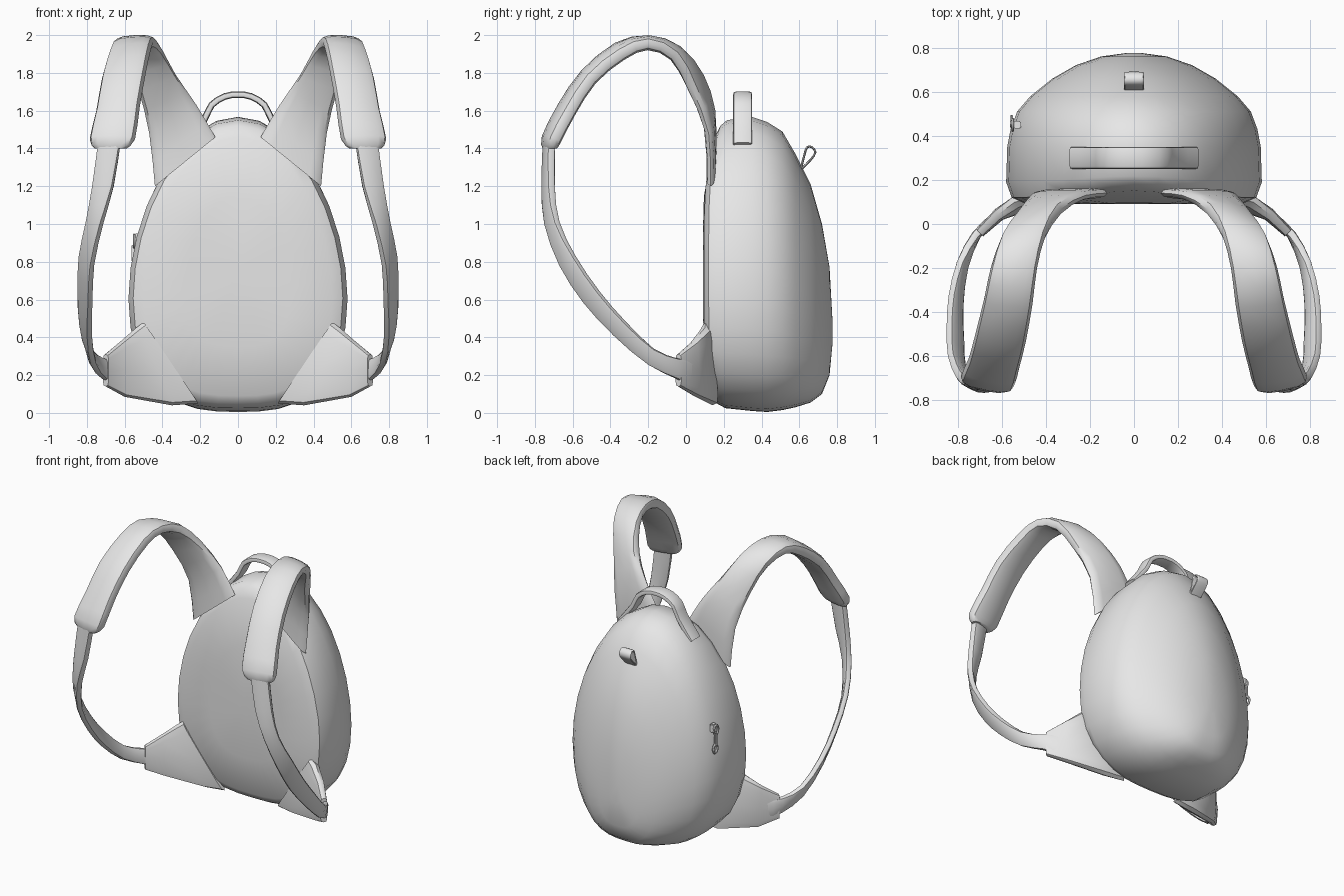
import bpy, bmesh, math
from mathutils import Vector

cube = bpy.data.objects.get("Cube")
if cube:
    bpy.data.objects.remove(cube, do_unlink=True)

grey = bpy.data.materials.new("light_grey_fabric")
grey.use_nodes = True
colour = (0.8, 0.8, 0.8, 1)
grey.diffuse_color = colour
grey.node_tree.nodes["Principled BSDF"].inputs["Base Color"].default_value = colour


def finish(name, bm, mirror=False, angle=40):
    """Turn a bmesh into a smooth shaded object, optionally mirrored in x."""
    bmesh.ops.recalc_face_normals(bm, faces=bm.faces)
    mesh = bpy.data.meshes.new(name)
    bm.to_mesh(mesh)
    bm.free()
    mesh.materials.append(grey)
    obj = bpy.data.objects.new(name, mesh)
    bpy.context.collection.objects.link(obj)
    bpy.ops.object.select_all(action='DESELECT')
    obj.select_set(True)
    bpy.context.view_layer.objects.active = obj
    bpy.ops.object.shade_smooth_by_angle(angle=math.radians(angle))
    if mirror:
        mod = obj.modifiers.new("mirror", 'MIRROR')
        mod.use_mirror_merge = False
    return obj


def bridge(bm, rings, closed=False):
    """Skin a list of vertex rings with quads and cap open ends."""
    n = len(rings[0])
    pairs = list(zip(rings, rings[1:]))
    if closed:
        pairs.append((rings[-1], rings[0]))
    for a, b in pairs:
        for i in range(n):
            j = (i + 1) % n
            bm.faces.new((a[i], a[j], b[j], b[i]))
    if not closed:
        bm.faces.new(rings[0])
        bm.faces.new(rings[-1])


def catmull(rows, steps):
    """Interpolate rows of numbers smoothly."""
    out = []
    last = len(rows) - 1
    for i in range(last):
        quad = [rows[max(0, min(last, i + k))] for k in (-1, 0, 1, 2)]
        for s in range(steps):
            t = s / steps
            out.append([0.5 * (2 * b + (c - a) * t + (2 * a - 5 * b + 4 * c - d) * t * t
                               + (3 * b - a - 3 * c + d) * t ** 3)
                        for a, b, c, d in zip(*quad)])
    out.append(list(rows[-1]))
    return out


def band(name, rows, steps=2, power=0.5, mirror=False, closed=False):
    """Loft a rounded strap; each row is one edge point, the other edge point, thickness."""
    rows = catmull(rows, steps)
    mids = [(Vector(r[:3]) + Vector(r[3:6])) / 2 for r in rows]
    bm = bmesh.new()
    rings = []
    n, last = 12, len(rows) - 1
    for i, r in enumerate(rows):
        before = mids[i - 1] if closed else mids[max(i - 1, 0)]
        after = mids[(i + 1) % len(rows)] if closed else mids[min(i + 1, last)]
        half = (Vector(r[3:6]) - Vector(r[:3])) / 2
        normal = half.cross(after - before).normalized() * r[6] / 2
        ring = []
        for k in range(n):
            c, s = (f(math.tau * k / n) for f in (math.cos, math.sin))
            c, s = (math.copysign(abs(v) ** power, v) for v in (c, s))
            ring.append(bm.verts.new(mids[i] + half * c + normal * s))
        rings.append(ring)
    bridge(bm, rings, closed)
    return finish(name, bm, mirror, 45)


# Pack body: egg shaped rings from the flat front panel to the domed rear
# each station is depth, half width, bottom, top, share of the front bend
stations = [
    (.09, .04, .65, .80, 1), (.09, .28, .35, 1.15, 1), (.095, .50, .09, 1.46, 1),
    (.12, .555, .05, 1.52, .8), (.19, .58, .025, 1.55, .3), (.35, .575, .01, 1.567, 0),
    (.43, .56, .005, 1.54, 0), (.51, .53, .015, 1.49, 0), (.58, .47, .03, 1.37, 0),
    (.66, .37, .055, 1.21, 0), (.72, .265, .10, 1.0, 0), (.76, .15, .2, .77, 0),
    (.775, .04, .36, .5, 0)]
bm = bmesh.new()
rings = []
for y, w, low, high, bend in stations:
    ring = []
    for k in range(32):
        t = math.tau * k / 32
        z = low + (high - low) * ((1 - math.cos(t)) / 2) ** 1.4
        lean = .07 * bend * ((z - .75) / .75) ** 4
        ring.append(bm.verts.new((w * math.sin(t), y + lean, z)))
    rings.append(ring)
bridge(bm, rings)
finish("pack_body", bm)

# Padded shoulder straps, wide at the pack and arching forward
band("shoulder_pad", [
    (.12, .14, 1.46, .44, .13, 1.20, .05),
    (.22, .13, 1.63, .47, .12, 1.48, .06),
    (.33, .07, 1.79, .53, .03, 1.72, .08),
    (.40, -.05, 1.92, .60, -.06, 1.89, .08),
    (.44, -.20, 1.965, .65, -.20, 1.955, .08),
    (.46, -.36, 1.93, .68, -.34, 1.90, .09),
    (.49, -.53, 1.79, .72, -.50, 1.77, .09),
    (.52, -.65, 1.62, .75, -.61, 1.60, .09),
    (.545, -.735, 1.45, .785, -.69, 1.45, .09),
    (.59, -.74, 1.40, .76, -.70, 1.40, .06)], power=.7, mirror=True)

# Thin webbing that twists as it runs down to the lower anchors
band("strap_webbing", [
    (.62, -.74, 1.44, .74, -.71, 1.44, .05),
    (.66, -.75, 1.20, .77, -.71, 1.20, .05),
    (.72, -.74, 1.00, .80, -.68, 1.01, .045),
    (.77, -.665, .78, .835, -.59, .83, .04),
    (.78, -.54, .585, .84, -.46, .64, .04),
    (.785, -.38, .41, .83, -.32, .48, .04),
    (.765, -.20, .255, .79, -.17, .34, .04),
    (.71, -.05, .18, .72, -.05, .29, .04),
    (.64, .02, .14, .65, .02, .28, .04)], mirror=True)

# Triangular anchor wings at the lower corners
band("lower_anchor", [
    (.70, -.04, .14, .70, -.04, .31, .045),
    (.60, .05, .085, .62, .04, .38, .06),
    (.35, .14, .04, .54, .10, .45, .08),
    (.21, .15, .05, .50, .105, .48, .05)], steps=1, mirror=True)

# Grab handle on top
arch = [(.28, 1.42), (.18, 1.55), (.14, 1.63), (.07, 1.675), (0, 1.685)]
arch += [(-x, z) for x, z in reversed(arch[:-1])]
band("grab_handle", [(x, .25, z, x, .35, z, .035) for x, z in arch])

# Small fabric loop on the rear
loop = [(.61, 1.30), (.628, 1.37), (.64, 1.405), (.665, 1.408),
        (.685, 1.38), (.66, 1.34), (.615, 1.295)]
band("rear_loop", [(-.045, y, z, .045, y, z, .012) for y, z in loop], closed=True)

# Zip pull hanging on the side: slider, two rings and a bar
side = -.54


def zip_ring(name, x, y, z, size, wire):
    bm = bmesh.new()
    rings = []
    for i in range(14):
        a = math.tau * i / 14
        ring = []
        for k in range(6):
            b = math.tau * k / 6
            r = size + wire * math.cos(b)
            ring.append(bm.verts.new((x + wire * math.sin(b), y + r * math.cos(a),
                                      z + 1.3 * r * math.sin(a))))
        rings.append(ring)
    bridge(bm, rings, True)
    finish(name, bm)


def block(name, centre, size):
    bm = bmesh.new()
    bmesh.ops.create_cube(bm, size=1)
    bmesh.ops.scale(bm, vec=size, verts=bm.verts)
    bmesh.ops.bevel(bm, geom=bm.edges[:], offset=.005, segments=2, affect='EDGES')
    bmesh.ops.translate(bm, vec=centre, verts=bm.verts)
    finish(name, bm)


block("zip_slider", (side + .01, .45, .92), (.035, .035, .06))
zip_ring("zip_upper_ring", side - .01, .45, .91, .025, .007)
block("zip_bar", (side - .015, .46, .845), (.015, .025, .09))
zip_ring("zip_lower_ring", side - .015, .465, .785, .022, .008)
